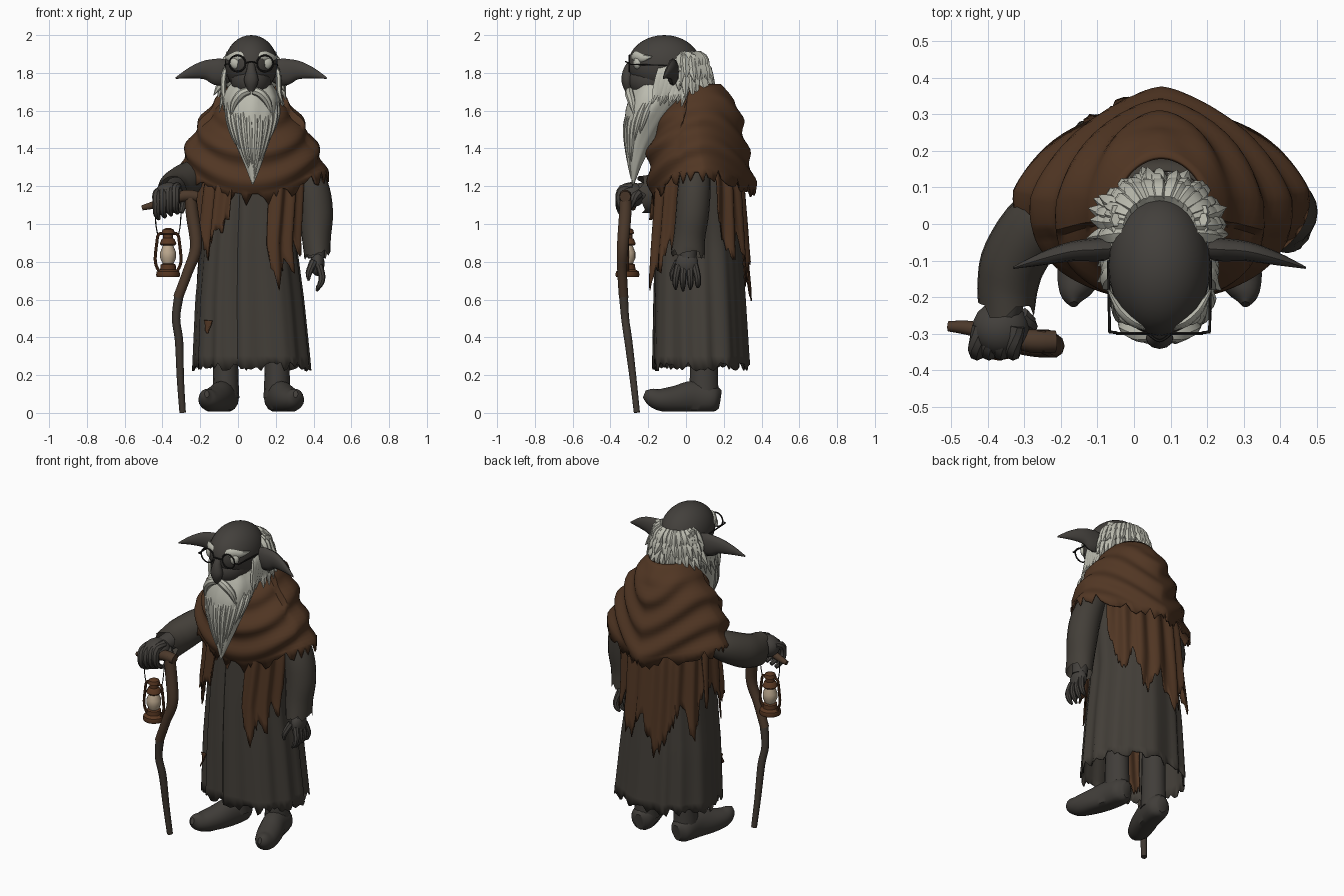
import bpy, bmesh, math, random
from mathutils import Vector

if "Cube" in bpy.data.objects:
    bpy.data.objects.remove(bpy.data.objects["Cube"])
random.seed(4)
CX = 0.07          # centre line of the body
pi, sin, cos = math.pi, math.sin, math.cos


def mat(name, r, g, b):
    m = bpy.data.materials.new(name)
    m.diffuse_color = (r, g, b, 1)
    m.use_nodes = True
    m.node_tree.nodes["Principled BSDF"].inputs["Base Color"].default_value = m.diffuse_color
    return m


SKIN = mat("grey skin", .056, .051, .045)
ROBE = mat("charcoal cloth", .056, .049, .040)
SHAWL = mat("brown cloth", .082, .037, .017)
HAIR = mat("pale grey hair", .50, .50, .43)
BOOT = mat("dark leather", .052, .047, .041)
WOOD = mat("dark wood", .072, .041, .024)
OLDWOOD = mat("weathered wood", .052, .041, .032)
RUST = mat("rusty metal", .098, .038, .015)
GLASS = mat("warm glass", .50, .39, .27)
WIRE = mat("black wire", .015, .014, .013)


def finish(name, bm, m):
    bmesh.ops.recalc_face_normals(bm, faces=bm.faces[:])
    me = bpy.data.meshes.new(name)
    bm.to_mesh(me)
    bm.free()
    me.materials.append(m)
    ob = bpy.data.objects.new(name, me)
    bpy.context.collection.objects.link(ob)
    return ob


def grid(name, f, nu, nv, m, closed=True, cap=False, thick=0):
    """Skin a surface f(i, j): i runs around, j runs along."""
    bm = bmesh.new()
    rows = [[bm.verts.new(f(i, j)) for i in range(nu)] for j in range(nv)]
    for a, b in zip(rows, rows[1:]):
        for i in range(nu if closed else nu - 1):
            k = (i + 1) % nu
            bm.faces.new((a[i], a[k], b[k], b[i]))
    if cap:
        bm.faces.new(rows[0])
        bm.faces.new(rows[-1])
    ob = finish(name, bm, m)
    if thick:
        s = ob.modifiers.new("thickness", 'SOLIDIFY')
        s.thickness, s.offset = thick, -1
    return ob


def tube(name, path, m, n=10, sub=4, ragged=0, floor=None):
    """Sweep an ellipse along a smoothed path of (x, y, z, width[, height])."""
    P = [tuple(p) if len(p) == 5 else (*p, p[3]) for p in path]
    P = [P[0]] + P + [P[-1]]
    S = []
    for k in range(1, len(P) - 2):
        for q in range(sub):
            t = q / sub
            S.append([.5 * (2 * b + (c - a) * t + (2 * a - 5 * b + 4 * c - d) * t * t
                            + (3 * b - a - 3 * c + d) * t ** 3)
                      for a, b, c, d in zip(*P[k - 1:k + 3])])
    S.append(list(P[-1]))
    C = [Vector(s[:3]) for s in S]
    up = Vector((0, 1, 0)) if abs((C[-1] - C[0]).normalized().z) > .75 else Vector((0, 0, 1))

    def f(i, j):
        t = (C[min(j + 1, len(C) - 1)] - C[max(j - 1, 0)]).normalized()
        side = t.cross(up).normalized()
        a = 2 * pi * i / n
        p = C[j] + side * cos(a) * max(S[j][3], .001) + side.cross(t) * sin(a) * max(S[j][4], .001)
        if ragged and j == len(C) - 1:
            p += t * random.uniform(-ragged, ragged)
        if floor is not None:
            p.z = max(p.z, floor)
        return p
    return grid(name, f, n, len(C), m, cap=not ragged)


def ball(name, c, r, m, seg=20):
    bm = bmesh.new()
    bmesh.ops.create_uvsphere(bm, u_segments=seg, v_segments=seg * 2 // 3, radius=1)
    for v in bm.verts:
        v.co = Vector((c[k] + v.co[k] * r[k] for k in range(3)))
    return finish(name, bm, m)


def at(table, z):
    """Interpolate rows of (z, centre x, half width, front y, back y), top first."""
    z = min(max(z, table[-1][0]), table[0][0])
    for a, b in zip(table, table[1:]):
        if z >= b[0]:
            t = (a[0] - z) / (a[0] - b[0])
            return [p + (q - p) * t for p, q in zip(a, b)][1:]


def around(table, z, th, off=0, pf=.85, pb=.9):
    cx, rx, yf, yb = at(table, z)
    c, s = cos(th), sin(th)
    p = pb if s > 0 else pf
    x = cx + (rx + off) * math.copysign(abs(c) ** p, c)
    y = (yf + yb) / 2 + ((yb - yf) / 2 + off) * math.copysign(abs(s) ** p, s)
    return Vector((x, y, z))


# Long robe with folds, a front opening crease and a torn hem
ROBE_T = [(1.6, .075, .13, -.06, .15), (1.45, .075, .22, -.11, .21), (1.2, .07, .25, -.15, .27),
          (.9, .055, .25, -.165, .29), (.6, .06, .283, -.172, .31), (.24, .07, .308, -.178, .33)]


def robe_pt(i, j):
    th, v = 2 * pi * i / 96, j / 22
    off = .010 * v * sin(11 * th + 2 * sin(3 * th)) + .002 * v * sin(23 * th)
    off -= .03 * min(1, 2 * v) * math.exp(-((th - 4.50) / .08) ** 2)
    p = around(ROBE_T, 1.6 - 1.36 * v, th, off)
    if j == 22:
        p.z += random.uniform(-.02, .03)
    return p


grid("robe", robe_pt, 96, 23, ROBE, thick=.008)

# Draped shawl with swagged folds and a ragged edge, pointed at front and back
SHAWL_T = [(1.74, .075, .12, -.06, .185), (1.66, .07, .19, -.13, .262), (1.56, .07, .255, -.17, .298),
           (1.44, .072, .32, -.205, .322), (1.34, .075, .362, -.20, .347), (1.22, .075, .395, -.19, .37)]


def shawl_pt(i, j):
    th, v = 2 * pi * i / 88, j / 26
    s = sin(th)
    sag = .13 * abs(s) ** 3 - .05 if s < 0 else .09 * s ** 3 - .05
    fold = sin(v * 21 - 4.5 * abs(s) ** 2 + .8 * sin(3 * th))
    p = around(SHAWL_T, 1.74 - .52 * v, th, .014 * fold * min(1, 3 * v), .95, 1.05 + .4 * v)
    p.z -= sag * v + (.06 * (1 - v) if s < -.3 else 0)
    if j == 26:
        p.z += random.uniform(-.05, .02)
    return p


grid("shawl", shawl_pt, 88, 27, SHAWL, thick=.01)


# Tattered strips hanging below the shawl: angles in degrees, then hem heights
def strips(name, a0, a1, hems, top=1.36, gap=.026, jag=.05):
    n = int((a1 - a0) / 2.2)
    low = []
    for i in range(n + 1):
        u = i / n * (len(hems) - 1)
        k = min(int(u), len(hems) - 2)
        low.append(hems[k] + (hems[k + 1] - hems[k]) * (u - k) + random.uniform(-jag, jag * .8))

    def f(i, j):
        th, v = math.radians(a0 + (a1 - a0) * i / n), j / 10
        return around(ROBE_T, top + (low[i] - top) * v, th, gap + .012 * sin(17 * th + 2 * v) + .01 * v)
    grid(name, f, n + 1, 11, SHAWL, closed=False, thick=.006)


strips("back_tatters", 22, 165, [1.05, .8, .95, .68, .85, .6, .75, .95, .7, 1.0])
strips("left_tatters", 166, 252, [.85, 1.0, .8, .95, .82, 1.0, 1.0])
strips("right_tatters", 287, 345, [.85, .63, .82, .72, .9, .85, 1.0])
strips("inner_tatters", 228, 258, [.31, .33, .3], top=.9, gap=-.045)
strips("front_patch", 221, 230, [.42, .41, .43], top=.49, gap=.013, jag=.02)

# Legs and upturned shoes
for name, x, toe in (("left", -.065, -.165), ("right", .207, .305)):
    tube(name + "_leg", [(x, .10, .5, .07), (x, .095, .25, .066, .075), (x, .095, .08, .072, .08)], BOOT, 14)
    d = toe - x
    tube(name + "_shoe", [(x - d * .05, .18, .07, .03, .05), (x, .14, .075, .07, .075),
                          (x + d * .2, .04, .08, .07, .09), (x + d * .55, -.06, .07, .072, .073),
                          (x + d * .85, -.14, .07, .062, .058), (toe, -.19, .088, .04, .043),
                          (toe, -.22, .10, .012, .02)], BOOT, 16, floor=.008)

# Sleeves and hands
tube("bent_sleeve", [(-.16, .06, 1.30, .06), (-.255, .01, 1.245, .088), (-.325, -.09, 1.19, .09, .10),
                     (-.345, -.165, 1.165, .084, .10), (-.348, -.225, 1.155, .078, .10)], ROBE, 20, ragged=.025)
tube("bent_forearm", [(-.33, -.08, 1.19, .06), (-.36, -.25, 1.165, .05)], SKIN, 12)
ball("gripping_palm", (-.365, -.285, 1.155), (.078, .075, .065), SKIN)
for k in range(4):
    x = -.43 + .033 * k
    z = 1.115 + .01 * k
    tube("gripping_finger", [(x + .01, -.28, z + .055, .023), (x, -.335, z + .04, .024), (x, -.352, z - .01, .022),
                             (x, -.335, z - .06, .019), (x + .01, -.295, z - .085, .012)], SKIN, 8, 3)
tube("gripping_thumb", [(-.31, -.25, 1.16, .025), (-.285, -.28, 1.13, .022), (-.30, -.31, 1.06, .012)], SKIN, 8)
tube("hanging_sleeve", [(.30, .06, 1.37, .05), (.365, .05, 1.27, .078), (.40, .042, 1.17, .088),
                        (.415, .033, 1.05, .088), (.415, .018, .93, .077, .084), (.42, .01, .84, .07, .09)],
     ROBE, 20, ragged=.024)
tube("hanging_forearm", [(.41, .02, .95, .05), (.415, .01, .82, .045)], SKIN, 12)
ball("hanging_palm", (.42, .005, .79), (.038, .06, .065), SKIN)
for k in range(4):
    y = -.045 + .032 * k
    tube("hanging_finger", [(.43, y * .9, .78, .02), (.445, y * 1.2, .72, .018), (.435, y * 1.25, .68, .015),
                            (.415, y * 1.2, .645 + .01 * abs(k - 1), .006)], SKIN, 8, 3)
tube("hanging_thumb", [(.40, -.04, .80, .022), (.375, -.07, .74, .017), (.375, -.075, .70, .006)], SKIN, 8)

# Head, neck, nose and long ears
tube("neck", [(CX, .06, 1.5, .09), (CX, -.04, 1.78, .09)], SKIN, 14)
ball("skull", (CX, -.115, 1.845), (.14, .192, .155), SKIN, 28)
ball("jaw", (CX, -.16, 1.76), (.11, .145, .11), SKIN)
tube("nose", [(CX, -.27, 1.87, .018), (CX, -.305, 1.82, .024), (CX, -.312, 1.76, .038, .03),
              (CX, -.305, 1.705, .018)], SKIN, 12)
for s in (-1, 1):
    def X(d): return CX + s * d
    tube("ear", [(X(.10), -.065, 1.815, .03, .05), (X(.17), -.07, 1.805, .032, .072),
                 (X(.24), -.075, 1.815, .027, .052), (X(.32), -.095, 1.80, .018, .03),
                 (X(.40), -.12, 1.772, .003, .004)], SKIN, 12)
    # Bushy brow, eye, moustache half and side whiskers
    tube("eyebrow", [(X(.03), -.282, 1.875, .01, .016), (X(.07), -.268, 1.888, .014, .028),
                     (X(.11), -.232, 1.88, .012, .022), (X(.14), -.18, 1.885, .003)], HAIR, 8)
    ball("eye", (X(.073), -.255, 1.852), (.04, .024, .036), HAIR, 14)
    tube("moustache", [(X(.01), -.295, 1.705, .02), (X(.05), -.30, 1.69, .024), (X(.09), -.285, 1.64, .02),
                       (X(.11), -.27, 1.56, .003)], HAIR, 8)
    for k in range(8):
        y = -.12 + .022 * k
        tube("whisker", [(X(.12), y, 1.91 - .014 * abs(k - 6), .012, .02),
                         (X(.143), y - .015, 1.80, .014, .024), (X(.148), y - .04, 1.70, .014, .022),
                         (X(.145 + random.uniform(-.02, .03)), y - .06, random.uniform(1.57, 1.65), .002)],
             HAIR, 6, 3)
    # Spectacle lens rim and temple
    hub = Vector((X(.073), -.30, 1.85))

    def rim_pt(i, j):
        r = .043 + .0045 * cos(i * pi / 3)
        a = j * pi / 12
        return hub + Vector((r * cos(a), .0045 * sin(i * pi / 3), r * sin(a)))
    grid("spectacle_rim", rim_pt, 6, 25, WIRE)
    tube("spectacle_temple", [(X(.137), -.295, 1.845, .004), (X(.14), -.10, 1.84, .004)], WIRE, 6, 1)
    tube("spectacle_hinge", [(X(.115), -.298, 1.848, .004), (X(.139), -.295, 1.846, .004)], WIRE, 6, 1)
tube("spectacle_bridge", [(CX - .032, -.30, 1.85, .004), (CX, -.32, 1.86, .004),
                          (CX + .032, -.30, 1.85, .004)], WIRE, 6)

# Long pointed beard with strands
BEARD_T = [(1.74, CX, .11, -.27, -.02), (1.68, CX, .148, -.295, .0), (1.6, .075, .142, -.318, -.06),
           (1.5, .075, .115, -.325, -.13), (1.4, .075, .08, -.312, -.19), (1.3, .08, .04, -.30, -.24),
           (1.21, .078, .004, -.285, -.275)]
grid("beard", lambda i, j: around(BEARD_T, 1.74 - .53 * j / 16, 2 * pi * i / 48,
     .004 * (1 - j / 17) * sin(8 * 2 * pi * i / 48 + j * .4), 1, 1), 48, 17, HAIR, cap=True)
for k in range(12):
    th = pi + pi * (k + .5) / 12
    zb = 1.5 - .22 * abs(sin(th)) + random.uniform(-.06, .04)
    pts = [around(BEARD_T, 1.68 + (zb - 1.68) * t, th, -.015 + .018 * t, 1, 1) for t in (0, .4, .75, 1)]
    tube("beard_strand", [(*p, r) for p, r in zip(pts, (.006, .018, .014, .001))], HAIR, 8, 3)

# Shaggy hair around the back of the head
ball("back_hair", (CX, 0, 1.785), (.145, .115, .125), HAIR)
for row, (z0, r0, drop) in enumerate(((1.905, .112, .10), (1.86, .128, .11), (1.80, .135, .11))):
    for k in range(17):
        a = math.radians(-8 + 196 * (k + random.uniform(-.3, .3)) / 16)
        d = Vector((cos(a) * 1.1, sin(a) * .95, 0))
        c = Vector((CX, -.01, z0))
        flare = r0 + random.uniform(.02, .05)
        pts = (c + d * (r0 - .03), c + d * (r0 + .005) - Vector((0, 0, drop * .4)),
               c + d * flare - Vector((0, 0, drop * random.uniform(.85, 1.3))))
        tube("hair_lock", [(*p, w) for p, w in zip(pts, (.016, .026, .002))], HAIR, 6, 3)

# Crooked walking staff with a cross handle
tube("staff_handle", [(-.508, -.28, 1.085, .014), (-.45, -.285, 1.10, .02), (-.36, -.305, 1.125, .024),
                      (-.28, -.32, 1.15, .032), (-.215, -.322, 1.145, .03)], WOOD, 10)
tube("staff_upper_shaft", [(-.255, -.32, 1.165, .03), (-.242, -.322, 1.05, .034), (-.222, -.335, .88, .032),
                           (-.265, -.338, .75, .027), (-.318, -.33, .61, .026)], WOOD, 10)
tube("staff_lower_shaft", [(-.312, -.331, .625, .025), (-.328, -.322, .50, .022), (-.312, -.305, .38, .022),
                           (-.305, -.28, .18, .019), (-.293, -.26, .002, .017)], OLDWOOD, 10)

# Hanging oil lantern
LX, LY = -.37, -.31


def turned(name, prof, m, n=16):
    grid(name, lambda i, j: Vector((LX + prof[j][0] * cos(2 * pi * i / n), LY + prof[j][0] * sin(2 * pi * i / n),
         prof[j][1])), n, len(prof), m, cap=True)


turned("lantern_base", [(.06, .72), (.064, .73), (.06, .748), (.042, .76), (.04, .785), (.03, .79)], RUST)
turned("lantern_globe", [(.028, .788), (.042, .82), (.042, .85), (.026, .89)], GLASS)
turned("lantern_cap", [(.034, .885), (.044, .895), (.034, .92), (.026, .925), (.026, .945), (.036, .95),
                       (.03, .97), (.01, .98)], RUST)
for s in (-1, 1):
    tube("lantern_frame", [(LX + s * .045, LY, .745, .008), (LX + s * .068, LY, .80, .008),
                           (LX + s * .06, LY, .90, .008), (LX + s * .05, LY, .945, .008),
                           (LX + s * .02, LY, .95, .008)], RUST, 8)
    tube("lantern_wire", [(LX + s * .052, LY, .93, .003), (LX + s * .065, LY, 1.0, .003),
                          (LX + s * .07, LY + .01, 1.12, .003)], WIRE, 6)

# Smooth shading that keeps sharp edges
for ob in bpy.context.scene.objects:
    ob.select_set(True)
    bpy.context.view_layer.objects.active = ob
bpy.ops.object.shade_smooth_by_angle(angle=math.radians(40))
